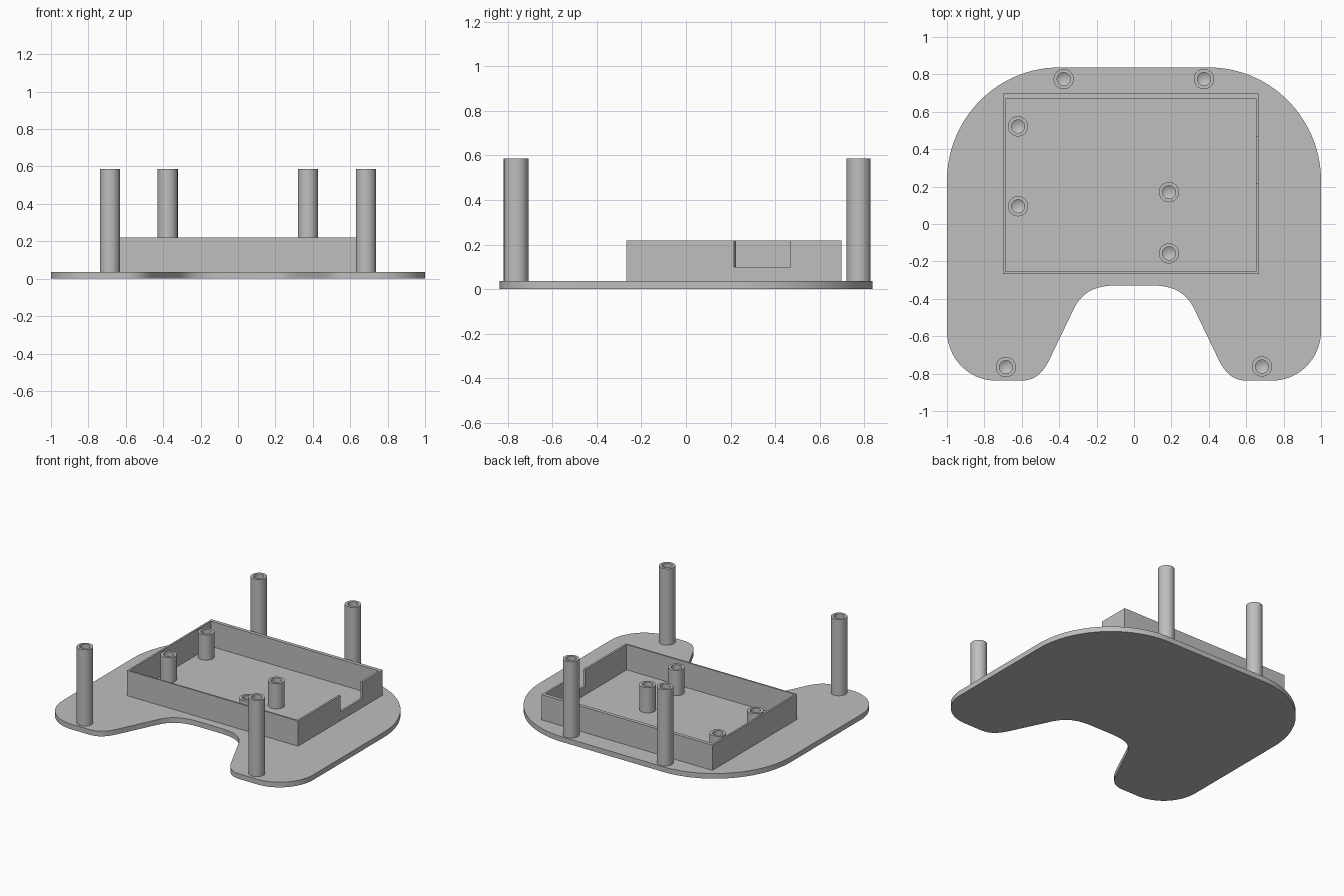
import bpy, bmesh, math
from mathutils import Vector, geometry

cube = bpy.data.objects.get("Cube")
if cube:
    bpy.data.objects.remove(cube, do_unlink=True)

PLATE_TOP, WALL_TOP, POST_TOP = 0.037, 0.219, 0.587

grey = bpy.data.materials.new("plain grey")
grey.use_nodes = True
grey.diffuse_color = (0.52, 0.52, 0.52, 1)
grey.node_tree.nodes["Principled BSDF"].inputs["Base Color"].default_value = grey.diffuse_color


def finish(name, bm, smooth=True):
    bmesh.ops.recalc_face_normals(bm, faces=bm.faces)
    mesh = bpy.data.meshes.new(name)
    bm.to_mesh(mesh)
    bm.free()
    mesh.materials.append(grey)
    obj = bpy.data.objects.new(name, mesh)
    bpy.context.collection.objects.link(obj)
    if smooth:
        bpy.ops.object.select_all(action='DESELECT')
        obj.select_set(True)
        bpy.context.view_layer.objects.active = obj
        bpy.ops.object.shade_smooth_by_angle(angle=math.radians(30))
    return obj


def prism(name, outline, z0, z1, smooth=False):
    """Extrude a flat outline from z0 to z1."""
    bm = bmesh.new()
    base = bm.faces.new([bm.verts.new((x, y, z0)) for x, y in outline])
    top = bmesh.ops.extrude_face_region(bm, geom=[base], use_keep_orig=True)["geom"]
    verts = [v for v in top if isinstance(v, bmesh.types.BMVert)]
    bmesh.ops.translate(bm, verts=verts, vec=(0, 0, z1 - z0))
    return finish(name, bm, smooth)


def post(name, x, y, top, bore, segments=40):
    """Round standoff with a blind hole ending in a drill-point cone."""
    outer, inner = 0.054, 0.035
    profile = [(outer, PLATE_TOP), (outer, top), (inner, top), (inner, top - bore)]
    bm = bmesh.new()
    rings = []
    for r, z in profile:
        ring = []
        for i in range(segments):
            a = math.tau * i / segments
            ring.append(bm.verts.new((x + r * math.cos(a), y + r * math.sin(a), z)))
        rings.append(ring)
    tip = bm.verts.new((x, y, top - bore - 0.02))
    bm.faces.new(rings[0])
    for i in range(segments):
        j = (i + 1) % segments
        for a, b in zip(rings, rings[1:]):
            bm.faces.new((a[i], a[j], b[j], b[i]))
        bm.faces.new((rings[-1][i], rings[-1][j], tip))
    return finish(name, bm)


# Base plate: half outline of straight runs and curves, mirrored across x
def curve(p0, h0, h1, p1, steps=20):
    return geometry.interpolate_bezier(*[Vector(p) for p in (p0, h0, h1, p1)], steps)


half = curve((0.40, 0.837), (0.73, 0.837), (1, 0.565), (1, 0.23), 28)
half += curve((1, -0.57), (1, -0.717), (0.885, -0.837), (0.74, -0.837))
half += curve((0.60, -0.837), (0.52, -0.837), (0.48, -0.785), (0.445, -0.71))
half += curve((0.32, -0.45), (0.27, -0.355), (0.20, -0.328), (0.08, -0.328))
right = [(p.x, p.y) for p in half]
prism("base_plate", right + [(-x, y) for x, y in reversed(right)], 0, PLATE_TOP, True)

# Tray wall with a port notch in the left side
X0, X1, Y0, Y1 = -0.70, 0.665, -0.266, 0.698
IX0, IX1, IY0, IY1 = -0.687, 0.651, -0.254, 0.672
N0, N1, NOTCH_Z = 0.216, 0.468, 0.10
prism("tray_wall", [(X1, N1), (X1, Y1), (X0, Y1), (X0, Y0), (X1, Y0), (X1, N0),
                    (IX1, N0), (IX1, IY0), (IX0, IY0), (IX0, IY1), (IX1, IY1), (IX1, N1)],
      PLATE_TOP, WALL_TOP)
prism("notch_sill", [(IX1, N0), (X1, N0), (X1, N1), (IX1, N1)], PLATE_TOP, NOTCH_Z)

# Tall corner posts
for name, x, y in (("back_right", -0.376, 0.775), ("back_left", 0.374, 0.775),
                   ("front_right", -0.685, -0.765), ("front_left", 0.684, -0.762)):
    post(name + "_tall_post", x, y, POST_TOP, 0.25)

# Short board posts inside the tray
for name, x, y in (("outer_back", -0.62, 0.522), ("outer_front", -0.62, 0.095),
                   ("inner_back", 0.187, 0.17), ("inner_front", 0.187, -0.157)):
    post(name + "_short_post", x, y, WALL_TOP, 0.13)
